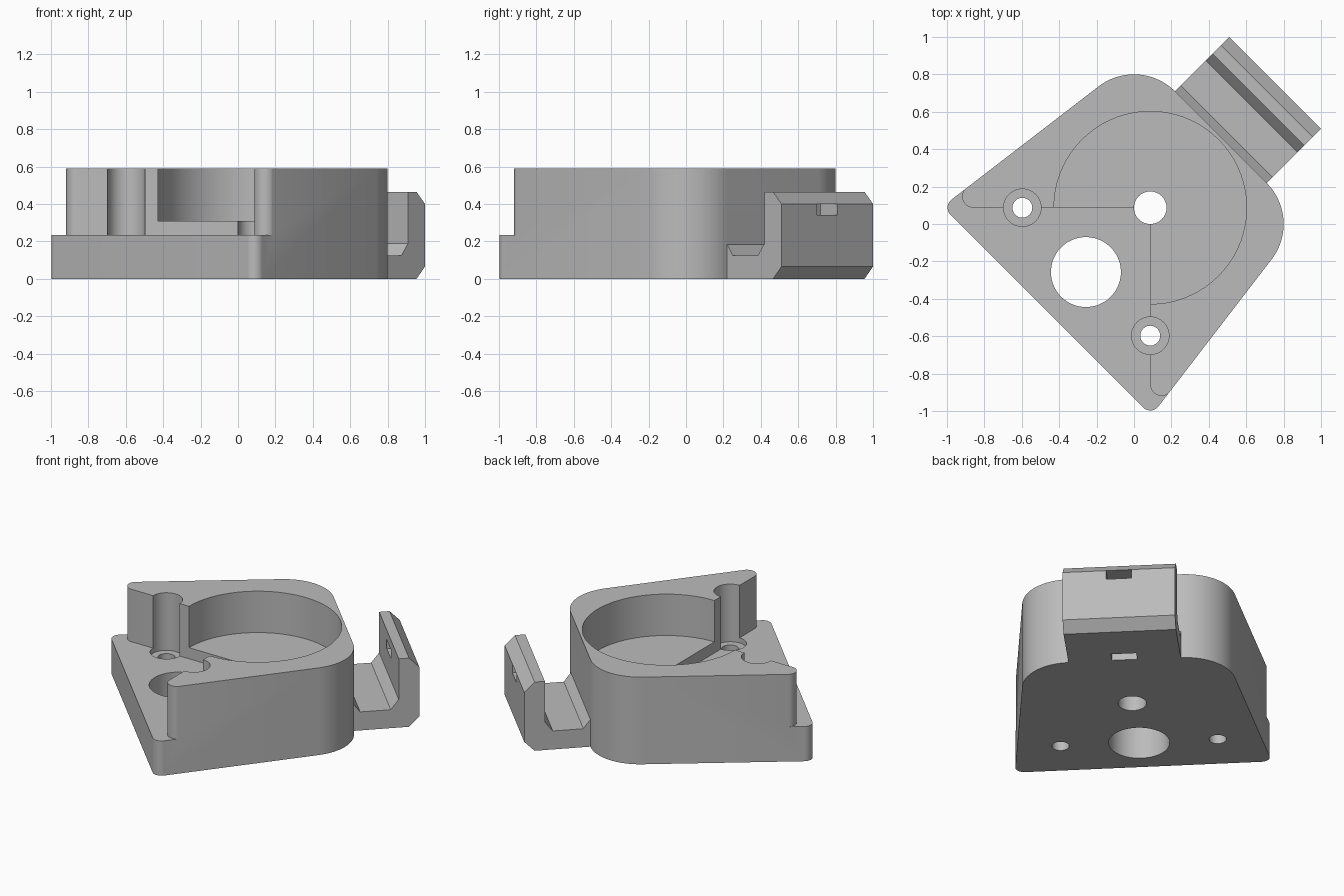
import bpy, bmesh
from math import cos, sin, radians, pi
from mathutils import Matrix

if "Cube" in bpy.data.objects:
    bpy.data.objects.remove(bpy.data.objects["Cube"])

grey = bpy.data.materials.new("plain grey")
grey.use_nodes = True
grey.diffuse_color = (0.5, 0.5, 0.5, 1)
grey.node_tree.nodes["Principled BSDF"].inputs["Base Color"].default_value = (0.5, 0.5, 0.5, 1)

K = 0.087             # hub position on both axes
TOP, DECK, POCKET = 0.59, 0.235, 0.31
SLOPE = 127.5         # direction the long slanted sides face
DIAGONAL = Matrix.Rotation(pi / 4, 4, "Z")


def arc(x, y, r, start, end, n=24):
    angles = [radians(start + (end - start) * i / n) for i in range(n + 1)]
    return [(x + r * cos(a), y + r * sin(a)) for a in angles]


def mirrored(points):
    """Reflect a path across the diagonal, reversed to continue the loop."""
    return [(y, x) for x, y in reversed(points)]


def prism(name, points, low, high, upright=False):
    """Extrude an outline along z, or along y when upright."""
    bm = bmesh.new()
    place = (lambda p: (p[0], low, p[1])) if upright else (lambda p: (p[0], p[1], low))
    face = bm.faces.new([bm.verts.new(place(p)) for p in points])
    grown = bmesh.ops.extrude_face_region(bm, geom=[face])["geom"]
    step = (0, high - low, 0) if upright else (0, 0, high - low)
    bmesh.ops.translate(bm, vec=step, verts=[v for v in grown if isinstance(v, bmesh.types.BMVert)])
    bmesh.ops.recalc_face_normals(bm, faces=bm.faces)
    mesh = bpy.data.meshes.new(name)
    bm.to_mesh(mesh)
    bm.free()
    obj = bpy.data.objects.new(name, mesh)
    bpy.context.collection.objects.link(obj)
    mesh.materials.append(grey)
    return obj


def combine(target, tool, operation="DIFFERENCE"):
    mod = target.modifiers.new(tool.name, "BOOLEAN")
    mod.operation, mod.solver, mod.object = operation, "EXACT", tool
    bpy.context.view_layer.objects.active = target
    bpy.ops.object.modifier_apply(modifier=mod.name)
    bpy.data.objects.remove(tool)


def bore(x, y, r, low, high):
    combine(housing, prism("bore", arc(x, y, r, 0, 360 - 5, 71), low, high))


def slot(u0, u1, z0, z1):
    """Strap slot centred on the clip."""
    cutter = prism("slot", [(u0, z0), (u1, z0), (u1, z1), (u0, z1)], -0.078, 0.078, True)
    cutter.data.transform(DIAGONAL)
    combine(housing, cutter)


# Main block with two tight and two wide rounded corners
half = arc(-0.942, K, 0.055, 225, SLOPE, 10) + arc(0, 0.49, 0.31, SLOPE, 45)
housing = prism("housing", half + mirrored(half), 0, TOP)

# Open quarter cut down to the deck, leaving rounded wall ends
end = (-0.8586, K + 0.06)
reach = (end[0] + 0.4 * cos(radians(SLOPE)), end[1] + 0.4 * sin(radians(SLOPE)))
side = arc(*end, 0.06, 270, SLOPE, 14) + [reach, (-1.5, 0.4)]
combine(housing, prism("quarter", [(K, K)] + side + [(-1.5, -1.5)] + mirrored(side), DECK, 1))

# Clip: floor with a dovetail-like trough and an upright chamfered wall
profile = [(0.5, 0), (1.004, 0), (1.068, 0.065), (1.068, 0.4), (1.004, 0.465), (0.94, 0.465),
           (0.94, 0.19), (0.89, 0.125), (0.7, 0.125), (0.652, 0.19), (0.5, 0.19)]
clip = prism("clip", profile, -0.346, 0.346, True)
clip.data.transform(DIAGONAL)
combine(housing, clip, "UNION")

# Round pocket, hub hole and large passage
bore(K, K, 0.515, POCKET, 1)
bore(K, K, 0.087, -1, 1)
bore(-0.257, -0.257, 0.187, -1, 1)

# Screw holes with counterbores
for x, y in ((-0.597, K), (K, -0.597)):
    bore(x, y, 0.1, 0.2, 1)
    bore(x, y, 0.053, -1, 1)

# Strap slots through the clip wall and under the clip
slot(0.85, 1.2, 0.34, 0.4)
slot(0.66, 0.735, -0.1, 0.1)

bpy.ops.object.select_all(action="DESELECT")
housing.select_set(True)
bpy.context.view_layer.objects.active = housing
bpy.ops.object.shade_smooth_by_angle(angle=radians(25))
